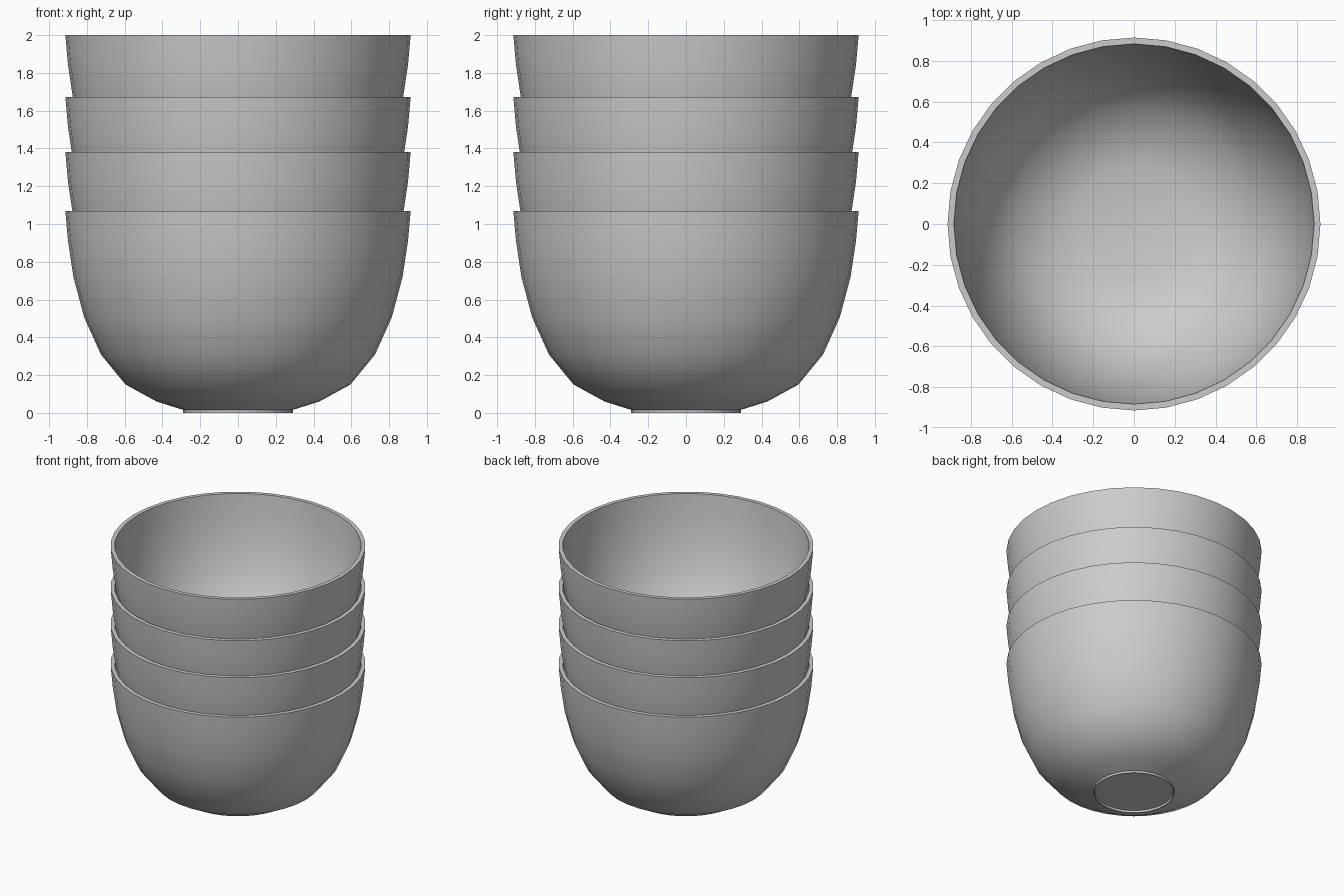
import bpy, bmesh, math

cube = bpy.data.objects.get("Cube")
if cube:
    bpy.data.objects.remove(cube, do_unlink=True)

SIDES = 36

# Single grey glaze shared by every bowl
glaze = bpy.data.materials.new("grey_glaze")
glaze.use_nodes = True
GREY = (0.6, 0.6, 0.6, 1)
glaze.diffuse_color = GREY
glaze.node_tree.nodes["Principled BSDF"].inputs["Base Color"].default_value = GREY

# Half section (radius, height): underside, foot ring, outer wall, rim, inner wall, floor
PROFILE = [
    (0, 0.016), (0.282, 0.016), (0.284, 0), (0.29, 0), (0.29, 0.016),
    (0.43, 0.06), (0.595, 0.15), (0.725, 0.308), (0.814, 0.505),
    (0.871, 0.718), (0.9, 0.91), (0.914, 1.068),
    (0.883, 1.068), (0.87, 0.912), (0.841, 0.725), (0.785, 0.517),
    (0.699, 0.327), (0.576, 0.176), (0.42, 0.09), (0.285, 0.047), (0, 0.047),
]


def bowl_mesh():
    """Spin the half section around z into a closed bowl."""
    bm = bmesh.new()
    verts = [bm.verts.new((r, 0, z)) for r, z in PROFILE]
    edges = [bm.edges.new(pair) for pair in zip(verts, verts[1:])]
    bmesh.ops.spin(bm, geom=verts + edges, cent=(0, 0, 0), axis=(0, 0, 1),
                   angle=math.tau, steps=SIDES, use_merge=True)
    bmesh.ops.remove_doubles(bm, verts=bm.verts, dist=0.0005)
    bmesh.ops.recalc_face_normals(bm, faces=bm.faces)
    mesh = bpy.data.meshes.new("bowl")
    bm.to_mesh(mesh)
    bm.free()
    mesh.materials.append(glaze)
    return mesh


# Nested stack, from the bottom bowl up
STACK = [("bottom_bowl", 0), ("lower_middle_bowl", 0.312),
         ("upper_middle_bowl", 0.604), ("top_bowl", 0.932)]
for name, height in STACK:
    bowl = bpy.data.objects.new(name, bowl_mesh())
    bowl.location.z = height
    bpy.context.collection.objects.link(bowl)
    bpy.ops.object.select_all(action='DESELECT')
    bowl.select_set(True)
    bpy.context.view_layer.objects.active = bowl
    bpy.ops.object.shade_smooth_by_angle(angle=math.radians(40))
